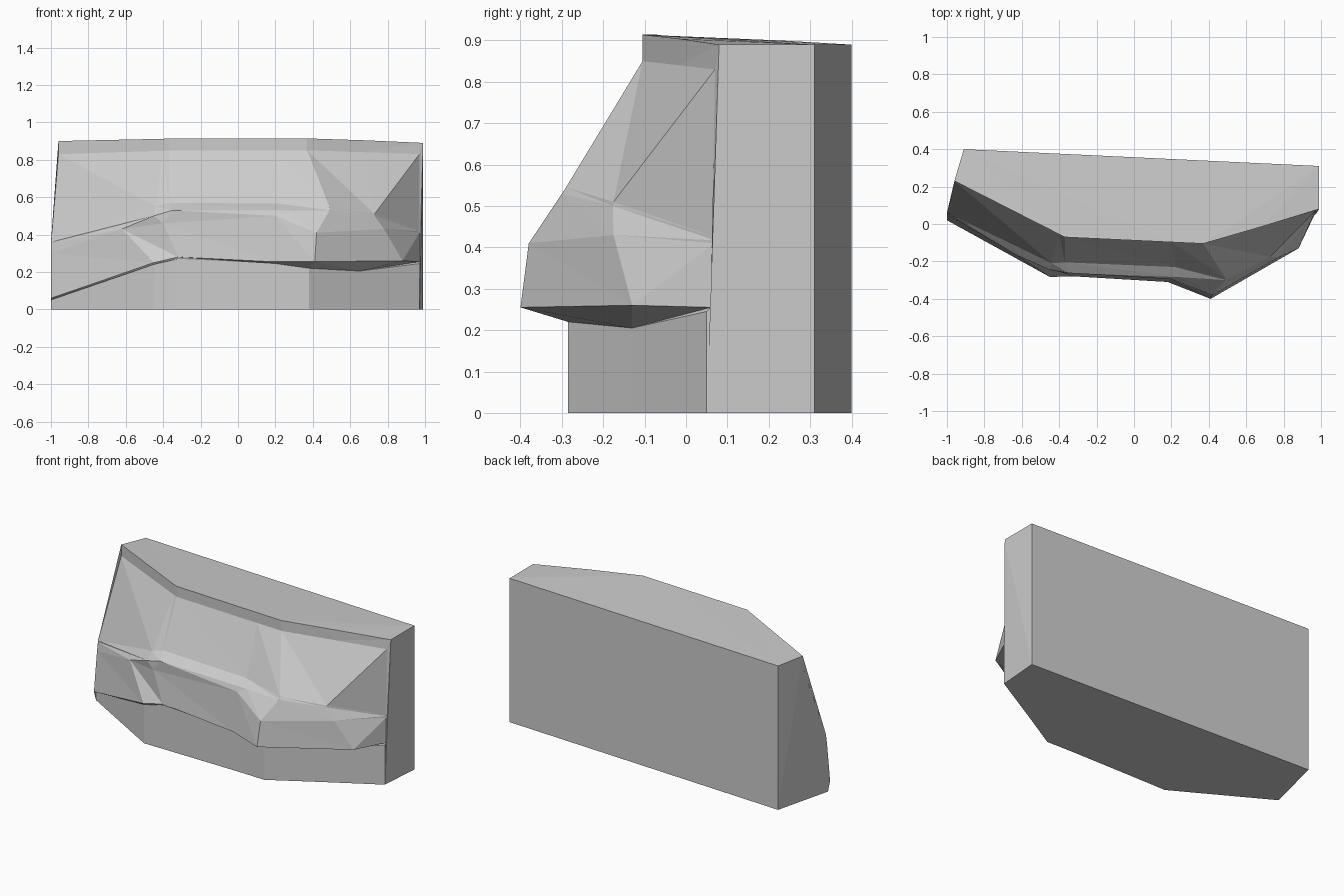
import bpy, bmesh

if "Cube" in bpy.data.objects:
    bpy.data.objects.remove(bpy.data.objects["Cube"])

# Horizontal contour lines of the rock front, left to right, from low to high
foot_top = [(-1, .04, .05), (-.45, -.275, .24), (-.32, -.275, .27), (.2, -.28, .245),
            (.38, -.285, .22), (.65, -.13, .205), (.97, .05, .245)]
lip = [(-1, .02, .06), (-.45, -.283, .25), (-.32, -.28, .28), (.18, -.31, .255),
       (.41, -.4, .255), (.88, -.13, .26), (.97, .06, .255)]
bulge = [(-1, .05, .3), (-.62, -.17, .43), (-.4, -.255, .46), (.2, -.295, .5),
         (.42, -.38, .41), (.78, -.175, .43), (.97, .07, .41)]
ledge = [(-1, .06, .35), (-.45, -.245, .5), (-.35, -.262, .53), (.26, -.285, .53),
         (.49, -.3, .53), (.73, -.177, .5), (.97, .07, .417)]
ledge_back = [(-1, .06, .36), (-.44, -.21, .55), (-.37, -.205, .57), (.22, -.23, .565),
              (.49, -.29, .545), (.73, -.175, .51), (.97, .07, .425)]
rim_low = [(-.96, .23, .83), (-.4, -.055, .848), (-.37, -.07, .85), (.2, -.097, .85),
           (.37, -.105, .85), (.68, -.015, .84), (.97, .07, .83)]

# Floor line and rim top follow their neighbours
floor = [(x, y, 0) for x, y, z in foot_top]
rim_top = [(x, y, z + .064) for x, y, z in rim_low]
rim_top[0] = (-.96, .23, .9)
rim_top[-1] = (.99, .08, .89)
rows = [floor, foot_top, lip, bulge, ledge, ledge_back, rim_low, rim_top]

bm = bmesh.new()
grid = [[bm.verts.new(p) for p in row] for row in rows]
back_left = [bm.verts.new((-.91, .4, z)) for z in (0, .89)]
back_right = [bm.verts.new((.99, .31, z)) for z in (0, .89)]

# Faceted front: the last column is split the other way
for low, high in zip(grid, grid[1:]):
    for c in range(6):
        a, b, d, e = low[c], low[c + 1], high[c + 1], high[c]
        tris = [(a, b, d), (a, d, e)] if c == 5 else [(a, b, e), (b, d, e)]
        for t in tris:
            bm.faces.new(t)

# Flat top, bottom, back and ends
bm.faces.new(grid[-1] + [back_right[1], back_left[1]])
bm.faces.new(grid[0][::-1] + [back_left[0], back_right[0]])
bm.faces.new([back_right[0], back_left[0], back_left[1], back_right[1]])
bm.faces.new([r[-1] for r in grid[::-1]] + back_right)
bm.faces.new([r[0] for r in grid] + back_left[::-1])

bmesh.ops.triangulate(bm, faces=[f for f in bm.faces if len(f.verts) > 4])
bmesh.ops.recalc_face_normals(bm, faces=bm.faces)
mesh = bpy.data.meshes.new("rock_wall")
bm.to_mesh(mesh)
bm.free()
bpy.context.collection.objects.link(bpy.data.objects.new("rock_wall", mesh))
